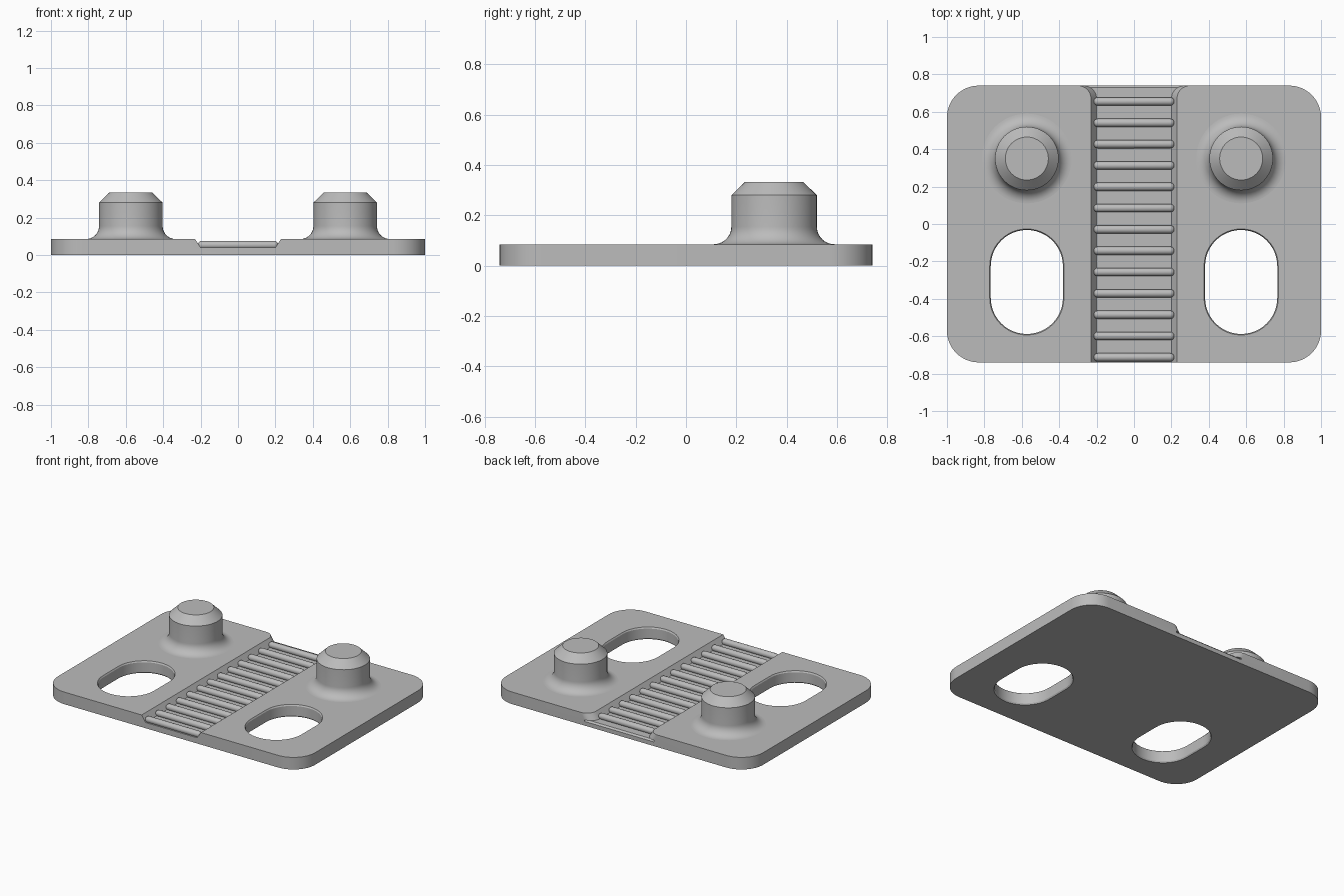
import bpy, bmesh, math

cube = bpy.data.objects.get("Cube")
if cube:
    bpy.data.objects.remove(cube)

grey = bpy.data.materials.new("plain grey")
grey.use_nodes = True
colour = (0.5, 0.5, 0.5, 1)
grey.diffuse_color = colour
grey.node_tree.nodes["Principled BSDF"].inputs["Base Color"].default_value = colour

T = 0.085          # plate thickness
HALF_Y = 0.74
POST_X = 0.573


def loft(name, rings):
    """Closed solid through rings of equal point count, capped at both ends."""
    bm = bmesh.new()
    loops = [[bm.verts.new(p) for p in ring] for ring in rings]
    n = len(loops[0])
    for a, b in zip(loops, loops[1:]):
        for i in range(n):
            j = (i + 1) % n
            bm.faces.new((a[i], a[j], b[j], b[i]))
    bm.faces.new(loops[0][::-1])
    bm.faces.new(loops[-1])
    bmesh.ops.recalc_face_normals(bm, faces=bm.faces)
    mesh = bpy.data.meshes.new(name)
    bm.to_mesh(mesh)
    bm.free()
    mesh.materials.append(grey)
    ob = bpy.data.objects.new(name, mesh)
    bpy.context.collection.objects.link(ob)
    return ob


def arc(cx, cy, r, a0, a1, z, steps=12):
    angles = [math.radians(a0 + (a1 - a0) * i / steps) for i in range(steps + 1)]
    return [(cx + r * math.cos(a), cy + r * math.sin(a), z) for a in angles]


def rounded(hx, hy, r, z):
    out = []
    for k, (sx, sy) in enumerate([(1, 1), (-1, 1), (-1, -1), (1, -1)]):
        out += arc(sx * (hx - r), sy * (hy - r), r, 90 * k, 90 * k + 90, z)
    return out


def slot(cx, r, z):
    return arc(cx, -0.225, r, 0, 180, z, 24) + arc(cx, -0.395, r, 180, 360, z, 24)


def groove(hw, z, flare=0.07):
    right = [(hw, -1, z)]
    right += arc(hw + flare, HALF_Y - flare, flare, 180, 90, z)
    right += [(hw + flare, 1, z)]
    return right + [(-x, y, h) for x, y, h in reversed(right)]


def smooth(ob):
    bpy.ops.object.select_all(action="DESELECT")
    ob.select_set(True)
    bpy.context.view_layer.objects.active = ob
    bpy.ops.object.shade_smooth_by_angle(angle=math.radians(25))


def lathe(name, profile, steps=48):
    rings = [arc(0, 0, r, 0, 360 - 360 / steps, z, steps - 1) for r, z in profile]
    return loft(name, rings)


# Plate with rounded corners
plate = loft("plate", [rounded(1, HALF_Y, 0.17, z) for z in (0, T)])

# Cutters: slots with softened rims, tapered flared groove, rear lip
c = 0.009
cutters = [loft("slot_cutter", [slot(s * POST_X, r, z) for r, z in
           [(0.204, -c), (0.193, c), (0.193, T - c), (0.204, T + c)]])
           for s in (-1, 1)]
cutters.append(loft("groove_cutter", [groove(0.2, 0.04), groove(0.24, 0.1)]))
lip = [(HALF_Y - 0.012, 0.041), (HALF_Y + 0.01, 0.019), (HALF_Y + 0.01, 0.041)]
cutters.append(loft("lip_cutter", [[(x, y, z) for y, z in lip] for x in (-0.27, 0.27)]))

for cutter in cutters:
    mod = plate.modifiers.new("cut", "BOOLEAN")
    mod.operation = "DIFFERENCE"
    mod.solver = "EXACT"
    mod.object = cutter
    cutter.hide_render = True
bpy.context.view_layer.update()
cut_mesh = bpy.data.meshes.new_from_object(
    plate.evaluated_get(bpy.context.evaluated_depsgraph_get()))
plate.modifiers.clear()
plate.data = cut_mesh
for cutter in cutters:
    bpy.data.objects.remove(cutter)
smooth(plate)

# Posts with a filleted foot and a chamfered top
f = 0.07
foot = [(0.17 + f - f * math.sin(a), T + f - f * math.cos(a))
        for a in [math.radians(9 * i) for i in range(11)]]
profile = [(0.17 + f, T - 0.01)] + foot + [(0.17, 0.28), (0.115, 0.333)]
for side, s in (("left", 1), ("right", -1)):
    post = lathe(side + "_post", profile)
    post.location = (s * POST_X, 0.35, 0)
    smooth(post)

# Round-ended ribs across the groove
R = 0.022
caps = [(R * math.sin(math.radians(a)), R * math.cos(math.radians(a)))
        for a in (6, 30, 50, 70, 90)]
rib_profile = ([(r, -0.194 - h) for r, h in caps] +
               [(r, 0.194 + h) for r, h in reversed(caps)])
for i in range(13):
    rib = lathe("rib_%02d" % (i + 1), rib_profile, 20)
    rib.rotation_euler = (0, math.pi / 2, 0)
    rib.location = (0, 0.655 - 0.114 * i, 0.075 - R)
    smooth(rib)
